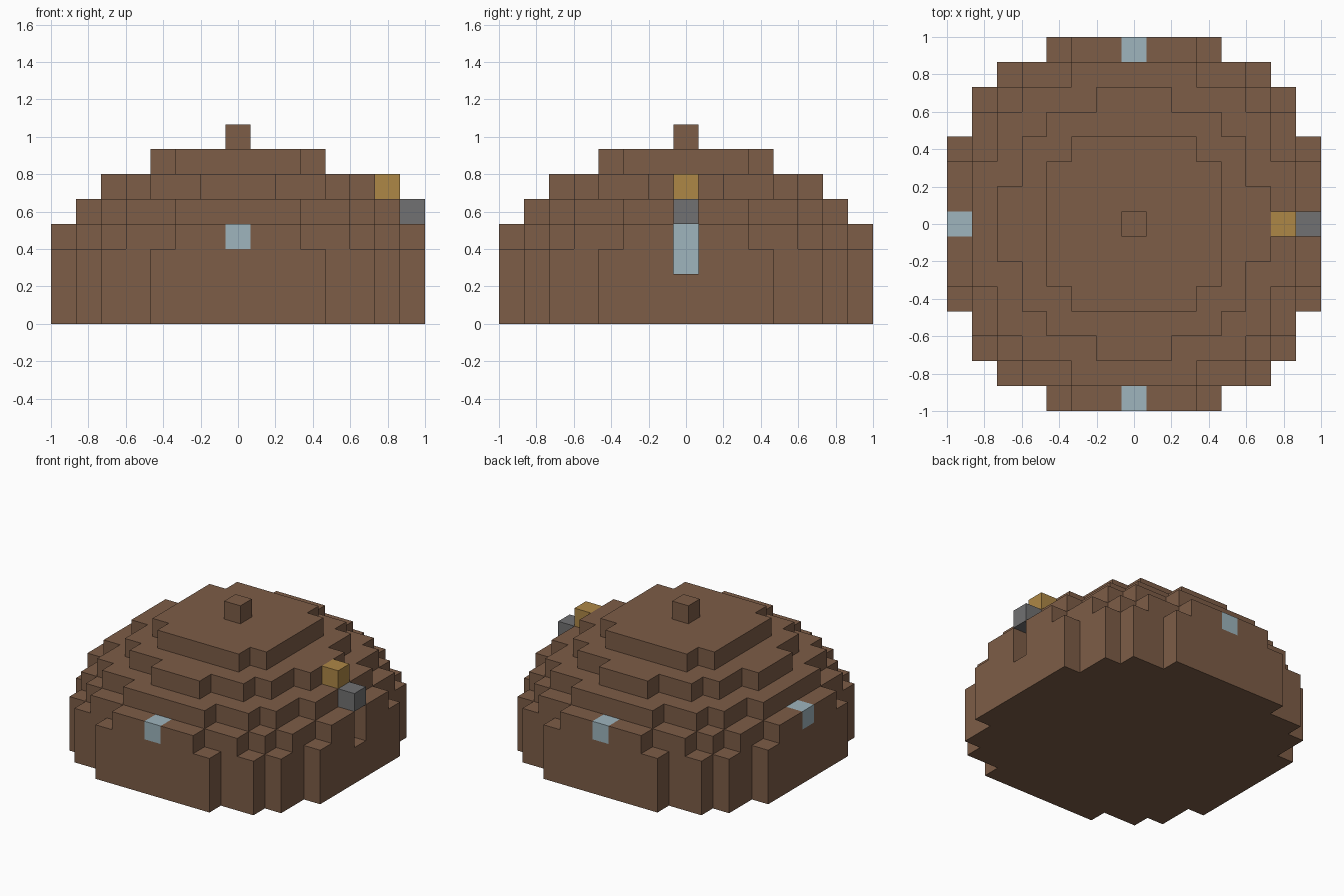
import bpy
import bmesh
from mathutils import Vector

cube = bpy.data.objects.get("Cube")
if cube:
    bpy.data.objects.remove(cube, do_unlink=True)

U = 2 / 15  # edge of one block


def material(name, rgb):
    m = bpy.data.materials.new(name)
    m.use_nodes = True
    m.diffuse_color = (*rgb, 1)
    m.node_tree.nodes["Principled BSDF"].inputs["Base Color"].default_value = (*rgb, 1)
    return m


BROWN = material("earth brown", (0.205, 0.109, 0.063))
GLASS = material("pale blue glass", (0.342, 0.462, 0.508))
GOLD = material("lamp gold", (0.423, 0.242, 0.061))
GREY = material("stone grey", (0.165, 0.165, 0.168))


def disc(radius_sq, layers):
    """Blocks of a stepped round slab."""
    span = range(-7, 8)
    return {(x, y, z) for x in span for y in span for z in layers
            if x * x + y * y <= radius_sq}


# Stepped dome, one slab per tier
parts = {
    "base_wall": (disc(62, range(3)), BROWN),
    "upper_wall": (disc(54, [3]), BROWN),
    "lower_roof": (disc(42, [4]), BROWN),
    "middle_roof": (disc(27, [5]), BROWN),
    "upper_roof": (disc(14, [6]), BROWN),
    "roof_finial": ({(0, 0, 7)}, BROWN),
}

# Windows, doorway with recessed door, lintel and lamp
details = {
    "front_window": ({(0, -7, 3)}, GLASS),
    "back_window": ({(0, 7, 3)}, GLASS),
    "right_window": ({(-7, 0, 3)}, GLASS),
    "door": ({(6, 0, 2), (6, 0, 3)}, GLASS),
    "door_lintel": ({(7, 0, 4)}, GREY),
    "door_lamp": ({(6, 0, 5)}, GOLD),
}
doorway = {(7, 0, 2), (7, 0, 3)}

carved = doorway.union(*(cells for cells, _ in details.values()))
for cells, _ in parts.values():
    cells -= carved
parts.update(details)
solid = set().union(*(cells for cells, _ in parts.values()))


def build(name, cells, mat):
    """Make the outer skin of a group of blocks, leaving out buried faces."""
    bm = bmesh.new()
    for cell in sorted(cells):
        centre = Vector(cell) + Vector((0, 0, 0.5))
        for axis in range(3):
            for sign in (-1, 1):
                n = Vector((0, 0, 0))
                n[axis] = sign
                if tuple(int(c + d) for c, d in zip(cell, n)) in solid:
                    continue
                a = Vector((0, 0, 0))
                a[(axis + 1) % 3] = 1
                b = n.cross(a)
                corners = [centre + (n + s * a + t * b) / 2
                           for s, t in ((-1, -1), (1, -1), (1, 1), (-1, 1))]
                bm.faces.new([bm.verts.new(c * U) for c in corners])
    bmesh.ops.remove_doubles(bm, verts=bm.verts[:], dist=U / 100)
    mesh = bpy.data.meshes.new(name)
    bm.to_mesh(mesh)
    bm.free()
    mesh.materials.append(mat)
    bpy.context.collection.objects.link(bpy.data.objects.new(name, mesh))


for part, (blocks, colour) in parts.items():
    build(part, blocks, colour)
